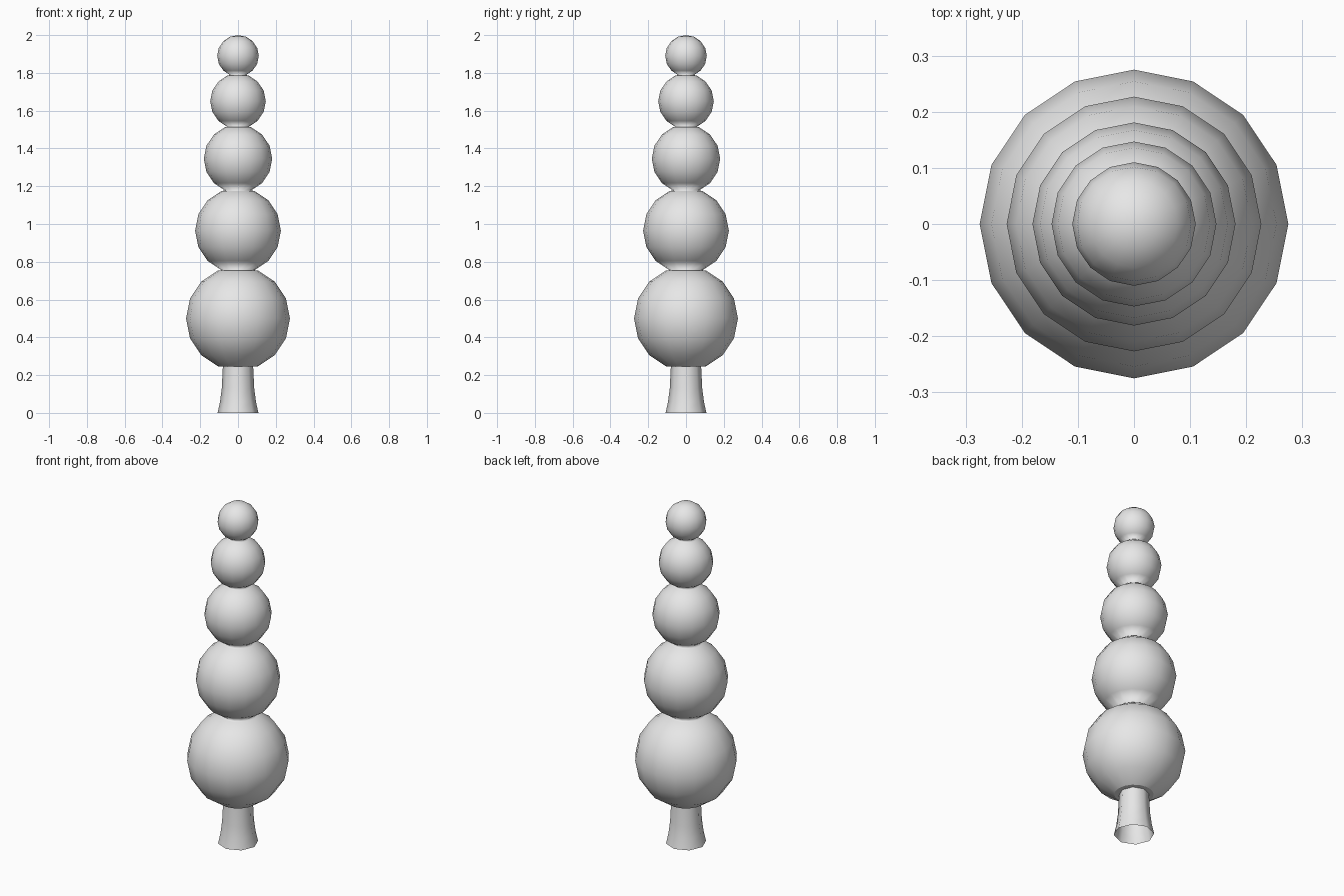
import bpy
import bmesh
from math import sin, cos, pi

cube = bpy.data.objects.get("Cube")
if cube:
    bpy.data.objects.remove(cube, do_unlink=True)

grey = bpy.data.materials.new("plain_grey")
grey.use_nodes = True
grey.diffuse_color = (0.8, 0.8, 0.8, 1)
grey.node_tree.nodes["Principled BSDF"].inputs["Base Color"].default_value = (0.8, 0.8, 0.8, 1)


def lathe(name, profile, sides, cap_bottom=False):
    """Revolve (radius, height) points round z; a zero radius closes at a pole."""
    bm = bmesh.new()
    rings = []
    for r, z in profile:
        if r == 0:
            rings.append([bm.verts.new((0, 0, z))] * sides)
        else:
            rings.append([bm.verts.new((r * cos(2 * pi * i / sides),
                                        r * sin(2 * pi * i / sides), z))
                          for i in range(sides)])
    for low, high in zip(rings, rings[1:]):
        for i in range(sides):
            j = (i + 1) % sides
            corners = [low[i], low[j], high[j], high[i]]
            face = bm.faces.new(list(dict.fromkeys(corners)))
            face.smooth = True
    if cap_bottom:
        bm.faces.new(rings[0][::-1])
    mesh = bpy.data.meshes.new(name)
    bm.to_mesh(mesh)
    bm.free()
    mesh.materials.append(grey)
    obj = bpy.data.objects.new(name, mesh)
    bpy.context.collection.objects.link(obj)
    return obj


# Stacked round foliage: each ball is cut at its polar rings and joined to the next
balls = [(0.5, 0.275), (0.965, 0.227), (1.345, 0.181), (1.65, 0.147), (1.89, 0.11)]
profile = []
for centre, radius in balls:
    for step in range(-3, 4):
        angle = step * pi / 8
        profile.append((radius * cos(angle), centre + radius * sin(angle)))
profile.append((0, 2.0))
lathe("foliage_balls", profile, 16, cap_bottom=True)

# Flared trunk, open underneath
trunk = [(0.108, 0), (0.095, 0.06), (0.086, 0.13), (0.08, 0.25)]
lathe("trunk", trunk, 8)
